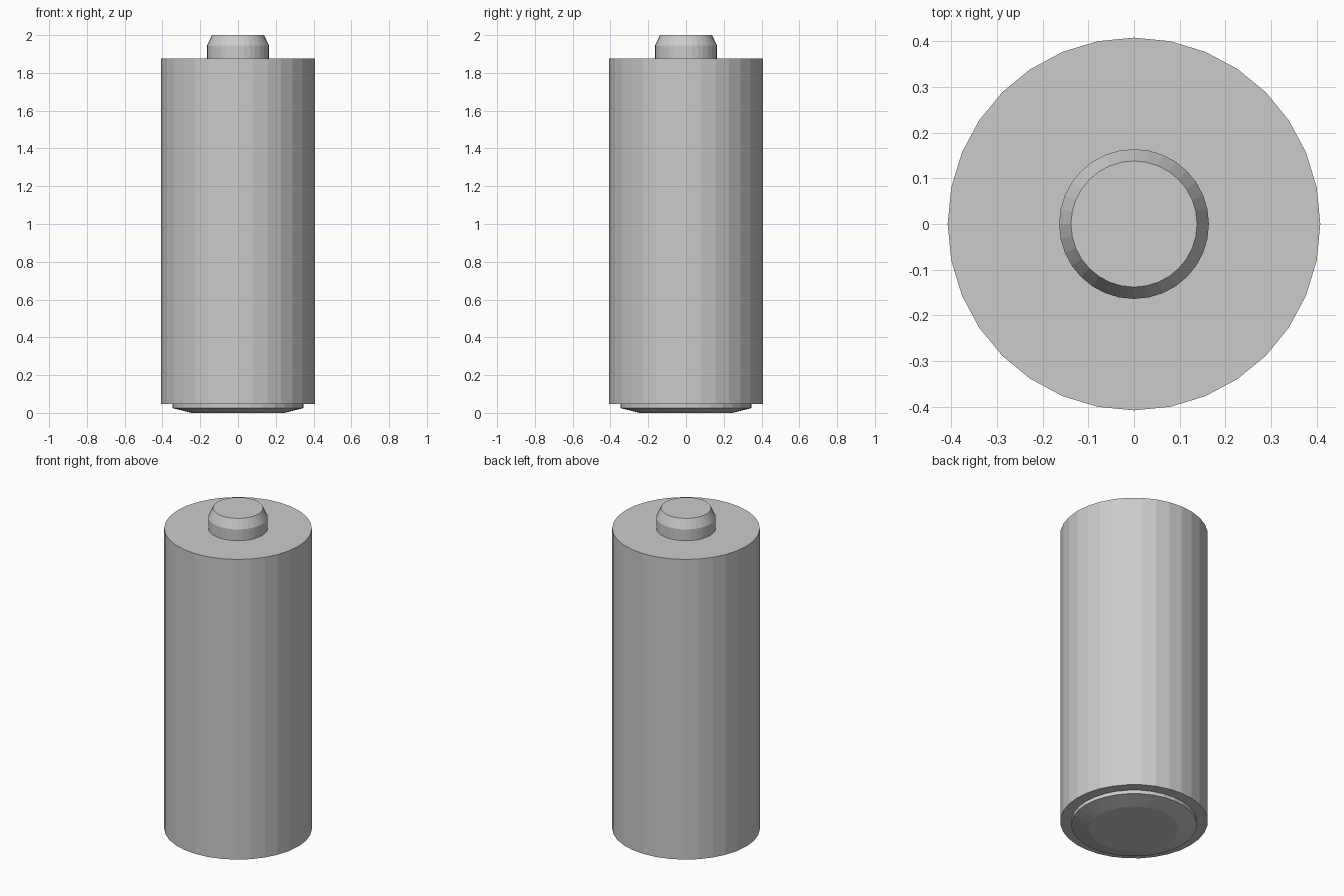
import bpy, bmesh
from math import sin, cos, tau

if "Cube" in bpy.data.objects:
    bpy.data.objects.remove(bpy.data.objects["Cube"])

SIDES = 32


def turned(name, profile):
    """Closed, flat-shaded solid of revolution from (radius, z) pairs, bottom to top."""
    bm = bmesh.new()
    rings = [[bm.verts.new((r * cos(tau * i / SIDES), r * sin(tau * i / SIDES), z))
              for i in range(SIDES)] for r, z in profile]
    for low, high in zip(rings, rings[1:]):
        for i in range(SIDES):
            j = (i + 1) % SIDES
            bm.faces.new((low[i], low[j], high[j], high[i]))
    bm.faces.new(rings[0][::-1])
    bm.faces.new(rings[-1])
    mesh = bpy.data.meshes.new(name)
    bm.to_mesh(mesh)
    bm.free()
    obj = bpy.data.objects.new(name, mesh)
    bpy.context.collection.objects.link(obj)
    return obj


# Main casing
turned("battery_body", [(0.408, 0.047), (0.408, 1.876)])
# Raised contact on top, with a bevelled rim
turned("positive_terminal", [(0.164, 1.876), (0.164, 1.945), (0.138, 2.0)])
# Shallow dished contact underneath
turned("negative_terminal", [(0.246, 0.0), (0.347, 0.025), (0.347, 0.047)])
